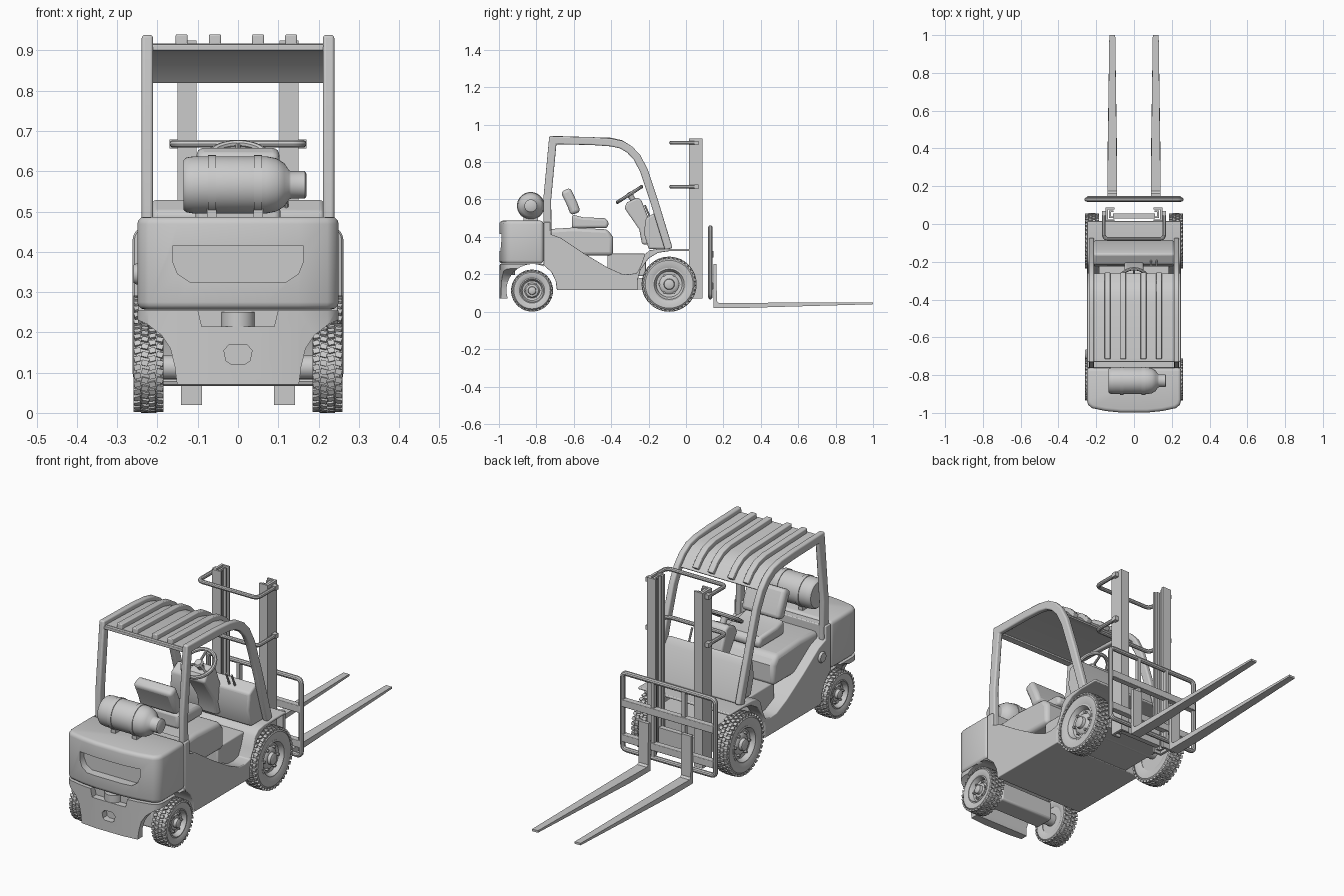
import bpy, bmesh, math
from mathutils import Vector, Matrix

if "Cube" in bpy.data.objects:
    bpy.data.objects.remove(bpy.data.objects["Cube"])

def finish(bm, name, bevel=0):
    bmesh.ops.recalc_face_normals(bm, faces=bm.faces[:])
    me = bpy.data.meshes.new(name)
    bm.to_mesh(me)
    bm.free()
    ob = bpy.data.objects.new(name, me)
    bpy.context.collection.objects.link(ob)
    if bevel:
        m = ob.modifiers.new("bevel", 'BEVEL')
        m.width, m.segments, m.limit_method = bevel, 3, 'ANGLE'
        m.angle_limit = math.radians(40)
    return ob

def prism(name, pts, a, b, axis='x', bevel=0):
    """Extrude a 2D outline from a to b along the axis."""
    put = {'x': lambda p, t: (t, p[0], p[1]), 'y': lambda p, t: (p[0], t, p[1]),
           'z': lambda p, t: (p[0], p[1], t)}[axis]
    bm = bmesh.new()
    lo = [bm.verts.new(put(p, a)) for p in pts]
    hi = [bm.verts.new(put(p, b)) for p in pts]
    bm.faces.new(lo)
    bm.faces.new(hi)
    for i in range(len(pts)):
        j = (i + 1) % len(pts)
        bm.faces.new((lo[i], lo[j], hi[j], hi[i]))
    return finish(bm, name, bevel)

def box(name, x0, x1, y0, y1, z0, z1, bevel=0):
    return prism(name, [(x0, y0), (x1, y0), (x1, y1), (x0, y1)], z0, z1, 'z', bevel)

def ribbon(name, path, half, x0, x1, bevel=0):
    """Bar of even thickness following a side-view path."""
    P = [Vector(p) for p in path]
    up, dn = [], []
    for i, p in enumerate(P):
        d1 = (p - P[max(i - 1, 0)]).normalized() if i else (P[1] - p).normalized()
        d2 = (P[i + 1] - p).normalized() if i < len(P) - 1 else d1
        n1, n2 = Vector((-d1.y, d1.x)), Vector((-d2.y, d2.x))
        n = (n1 + n2).normalized()
        n *= half / max(n.dot(n1), 0.5)
        up.append(p + n)
        dn.append(p - n)
    return prism(name, up + dn[::-1], x0, x1, 'x', bevel)

def lathe(name, prof, center, axis, n=40, closed=False):
    """Revolve (radius, offset) points around an axis."""
    M = Matrix.Translation(center) @ Vector(axis).to_track_quat('Z', 'Y').to_matrix().to_4x4()
    bm = bmesh.new()
    rings = [[bm.verts.new(M @ Vector((r * math.cos(k * math.tau / n), r * math.sin(k * math.tau / n), t)))
              for k in range(n)] for r, t in prof]
    for i in range(len(prof) if closed else len(prof) - 1):
        A, B = rings[i], rings[(i + 1) % len(prof)]
        for k in range(n):
            bm.faces.new((A[k], A[(k + 1) % n], B[(k + 1) % n], B[k]))
    bmesh.ops.remove_doubles(bm, verts=bm.verts[:], dist=1e-5)
    return finish(bm, name)

def tube(name, pts, r, cyclic=False):
    cu = bpy.data.curves.new(name, 'CURVE')
    cu.dimensions, cu.bevel_depth, cu.bevel_resolution, cu.use_fill_caps = '3D', r, 3, True
    sp = cu.splines.new('POLY')
    sp.points.add(len(pts) - 1)
    for q, p in zip(sp.points, pts):
        q.co = (*p, 1)
    sp.use_cyclic_u = cyclic
    ob = bpy.data.objects.new(name, cu)
    bpy.context.collection.objects.link(ob)
    bpy.ops.object.select_all(action='DESELECT')
    ob.select_set(True)
    bpy.context.view_layer.objects.active = ob
    bpy.ops.object.convert(target='MESH')
    return ob

def cut(ob, cutter, op='DIFFERENCE'):
    m = ob.modifiers.new("cut", 'BOOLEAN')
    m.object, m.operation, m.solver = cutter, op, 'EXACT'
    bpy.context.view_layer.objects.active = ob
    for m in list(ob.modifiers):
        bpy.ops.object.modifier_apply(modifier=m.name)
    bpy.data.objects.remove(cutter)

def arc(cx, cy, r, a0, a1, n=5):
    return [(cx + r * math.cos(math.radians(a0 + (a1 - a0) * i / n)),
             cy + r * math.sin(math.radians(a0 + (a1 - a0) * i / n))) for i in range(n + 1)]

SIDES = ((1, "right"), (-1, "left"))

# counterweight: upper block with grip recess, lower skirt with wheel arches
half = [(0.25, -0.762), (0.25, -0.93), (0.243, -0.957), (0.222, -0.975), (0.15, -0.99), (0.07, -0.998)]
plan = half + [(-x, y) for x, y in half[::-1]]
weight = prism("counterweight", plan, 0.257, 0.487, 'z', 0.018)
cut(weight, prism("grip_cutter", [(-.162, .415), (.162, .415), (.162, .375), (.15, .345), (.12, .325),
                                  (-.12, .325), (-.15, .345), (-.162, .375)], -1.1, -0.955, 'y'))
skirt = prism("counterweight_skirt", plan, 0.07, 0.254, 'z')
arch = [(.26, .26), (.26, .236), (.225, .22), (.19, .193), (.168, .16), (.157, .115), (.15, .06)]
cut(skirt, prism("arch_cutter", arch + [(-x, z) for x, z in arch[::-1]], -1.1, -0.5, 'y'), 'INTERSECT')
cut(skirt, lathe("wheel_well_cutter", [(0, -.5), (.14, -.5), (.14, .5), (0, .5)], (0, -.82, .115), (1, 0, 0)))
cut(skirt, prism("hitch_cutter", [(-.11, .3), (.11, .3), (.09, .215), (-.09, .215)], -1.1, -0.965, 'y'))
cut(skirt, prism("hole_cutter", [(-.035, .155), (-.022, .17), (.022, .17), (.035, .155), (.03, .13),
                                 (.018, .122), (-.018, .122), (-.03, .13)], -1.1, -0.965, 'y'))
lathe("hitch_pin", [(0, .195), (.038, .195), (.042, .2), (.042, .25), (0, .25)], (0, -.955, 0), (0, 0, 1), 24)

# main body with fenders and step cut-outs
prism("body", [(-.762, .25), (-.72, .212), (-.697, .165), (-.69, .115), (-.258, .115), (-.258, .17), (-.243, .225),
               (-.2, .285), (-.15, .315), (-.09, .324), (.015, .324), (.015, .336), (-.15, .336), (-.195, .328),
               (-.222, .305), (-.24, .25), (-.262, .208), (-.3, .2), (-.345, .203), (-.42, .237), (-.55, .315),
               (-.67, .395), (-.725, .415), (-.725, .48), (-.762, .48)], -.248, .248, 'x', .004)
box("floor_block", -.185, .185, -.42, -.215, .19, .31, .006)
prism("front_frame", [(-.3, .118), (0, .118), (0, .25), (-.17, .255), (-.22, .18), (-.3, .18)], -.165, .165)
box("rear_axle_block", -.15, .15, -.87, -.77, .075, .17, .01)
lathe("fuel_cap", [(0, .012), (.022, .012), (.026, .006), (.026, 0), (0, 0)], (-.247, -.69, .345), (-1, 0, 0), 24)

# seat on its hood
prism("seat_hood", [(-.757, .3), (-.39, .3), (-.39, .40), (-.42, .44), (-.6, .45), (-.757, .44)], -.2, .2, 'x', .02)
prism("seat_cushion", [(-.61, .447), (-.42, .447), (-.412, .48), (-.435, .5), (-.55, .505), (-.61, .52)],
      -.105, .105, 'x', .014)
ribbon("seat_back", [(-.59, .525), (-.608, .575), (-.645, .652)], .028, -.103, .103, .018)

# dashboard, column, steering wheel and levers
prism("dashboard", [(-.2, .335), (-.225, .42), (-.215, .5), (-.16, .532), (-.135, .5), (-.085, .335)],
      -.213, .213, 'x', .01)
prism("column_cover", [(-.33, .555), (-.315, .585), (-.262, .61), (-.24, .6), (-.2, .5), (-.2, .36), (-.235, .36),
                       (-.25, .44)], -.05, .05, 'x', .01)
wc, wn = Vector((0, -.302, .627)), Vector((0, -.54, .84))
lathe("steering_wheel", [(.077 + r, t) for r, t in arc(0, 0, .009, 0, 315, 7)], wc, wn, 36, True)
lathe("steering_hub", [(0, .012), (.016, .01), (.022, 0), (.015, -.015), (.015, -.06), (0, -.06)], wc, wn, 20)
for k in range(3):
    a = math.radians(90 + 120 * k)
    tube("steering_spoke_%d" % k, [wc, wc + .077 * (Vector((1, 0, 0)) * math.cos(a)
                                                   + Vector((0, .84, .54)) * math.sin(a))], .006)
for k in range(2):
    tube("lever_%d" % k, [(.09 + .03 * k, -.19, .5), (.09 + .03 * k, -.22, .57)], .005)

# overhead guard
guard = [(-.74, .405), (-.742, .6), (-.712, .917), (-.5, .912), (-.4, .905), (-.345, .893), (-.3, .866),
         (-.262, .825), (-.225, .755), (-.17, .59), (-.092, .335)]
for s, side in SIDES:
    ribbon("guard_rail_" + side, guard, .021, s * .211, s * .239, .007)
roof = [(-.715, .913), (-.4, .903), (-.345, .89), (-.305, .865), (-.265, .822)]
ribbon("guard_panel", roof, .004, -.213, .213)
for i, x in enumerate((-.14, -.057, .05, .132)):
    ribbon("guard_slat_%d" % i, [(y, z + .014) for y, z in roof], .013, x - .015, x + .015, .004)
box("guard_rear_bar", -.213, .213, -.73, -.695, .9, .915, .003)

# gas tank with straps and valve neck
lathe("gas_tank", [(0, -.135), (.062, -.135), (.068, -.128), (.071, -.11), (.071, .07), (.066, .095), (.054, .115),
                   (.036, .127), (.034, .132), (.034, .166), (.028, .17), (0, .17)], (0, -.83, .566), (1, 0, 0))
for i, x in enumerate((-.065, .05)):
    lathe("tank_strap_%d" % i, [(.068, x - .01), (.074, x - .01), (.074, x + .01), (.068, x + .01)],
          (0, -.83, .566), (1, 0, 0), 40, True)
    box("tank_cradle_%d" % i, x - .012, x + .012, -.87, -.79, .48, .51)

# mast rails and tie bars
for s, side in SIDES:
    c = [(.15, .015), (.15, .087), (.103, .087), (.103, .077), (.138, .077), (.138, .025), (.103, .025), (.103, .015)]
    prism("mast_outer_" + side, [(s * x, y) for x, y in c], .07, .925, 'z')
    i = [(.132, .031), (.132, .071), (.108, .071), (.108, .063), (.122, .063), (.122, .039), (.108, .039), (.108, .031)]
    prism("mast_inner_" + side, [(s * x, y) for x, y in i], .08, .92, 'z')
for z, nm in ((.903, "top"), (.668, "middle")):
    r = [(.16, .065)] + arc(.135, -.055, .025, 0, -90)
    tube("mast_tie_" + nm, [(x, y, z) for x, y in r] + [(-x, y, z) for x, y in r[::-1]], .01)
    for s, side in SIDES:
        box("tie_foot_%s_%s" % (nm, side), s * .145, s * .17, .045, .068, z - .011, z + .011)
box("mast_foot_plate", -.11, .11, .03, .055, .09, .19)

# load backrest, carriage and forks
f = []
for cx, cz, a in ((.23, .43, 0), (-.23, .43, 90), (-.23, .098, 180), (.23, .098, 270)):
    f += [(x, .13, z) for x, z in arc(cx, cz, .02, a, a + 90)]
tube("backrest_frame", f, .012, True)
for s, side in SIDES:
    box("backrest_post_" + side, s * .075, s * .092, .12, .14, .08, .45)
for i, z in enumerate((.29, .12)):
    box("carriage_bar_%d" % i, -.25, .25, .117, .147, z, z + .035, .003)
for s, side in SIDES:
    fork = prism("fork_" + side, [(.146, .255), (.146, .02), (.3, .02), (1, .04), (1, .05), (.175, .047), (.165, .055),
                                  (.163, .255)], s * .115 - .026, s * .115 + .026)
    for v in fork.data.vertices:
        if v.co.y > .9:
            v.co.x = s * .115 + (v.co.x - s * .115) * .6

# wheels: tyre with staggered tread blocks, dished rim, hub and nuts
for end, y, z, R, n in (("front", -.09, .147, .147, 38), ("rear", -.823, .113, .112, 32)):
    for s, side in SIDES:
        c, ax, nm = Vector((s * .222, y, z)), (s, 0, 0), end + "_" + side
        b = R * .95
        lathe("tyre_" + nm, [(R * .58, -.03), (R * .72, -.037), (R * .87, -.037), (b - .002, -.03), (b, -.015), (b, .015),
                             (b - .002, .03), (R * .87, .037), (R * .72, .037), (R * .58, .03)], c, ax, 48, True)
        bm = bmesh.new()
        for j in range(4):
            for k in range(n):
                M = (Matrix.Translation(c + Vector(((j - 1.5) * .0185, 0, 0)))
                     @ Matrix.Rotation(math.tau * (k + .5 * (j % 2)) / n, 4, 'X')
                     @ Matrix.Translation((0, 0, R * (.965 if j in (1, 2) else .95)))
                     @ Matrix.Rotation(.25 * (-1) ** j, 4, 'Z')
                     @ Matrix.Diagonal((.0165, R * math.tau / n * .62, R * .07, 1)))
                bmesh.ops.create_cube(bm, size=1, matrix=M)
        finish(bm, "tread_" + nm)
        lathe("rim_" + nm, [(0, -.028), (R * .6, -.028), (R * .6, .032), (R * .55, .034), (R * .51, .026), (R * .47, .012),
                            (R * .36, .01), (R * .3, .018), (R * .2, .02), (R * .18, .034), (R * .1, .038), (0, .038)],
              c, ax, 36)
        for k in range(6):
            a = math.tau * k / 6
            lathe("nut_%s_%d" % (nm, k), [(0, .025), (R * .045, .025), (R * .045, .005), (0, .005)],
                  c + Vector((0, math.cos(a), math.sin(a))) * R * .36, ax, 6)
    lathe("axle_" + end, [(0, -.2), (.03, -.2), (.03, .2), (0, .2)], (0, y, z), (1, 0, 0), 20)

# smooth shading with crisp edges
bpy.ops.object.select_all(action='SELECT')
bpy.context.view_layer.objects.active = weight
bpy.ops.object.shade_smooth_by_angle(angle=math.radians(35))
